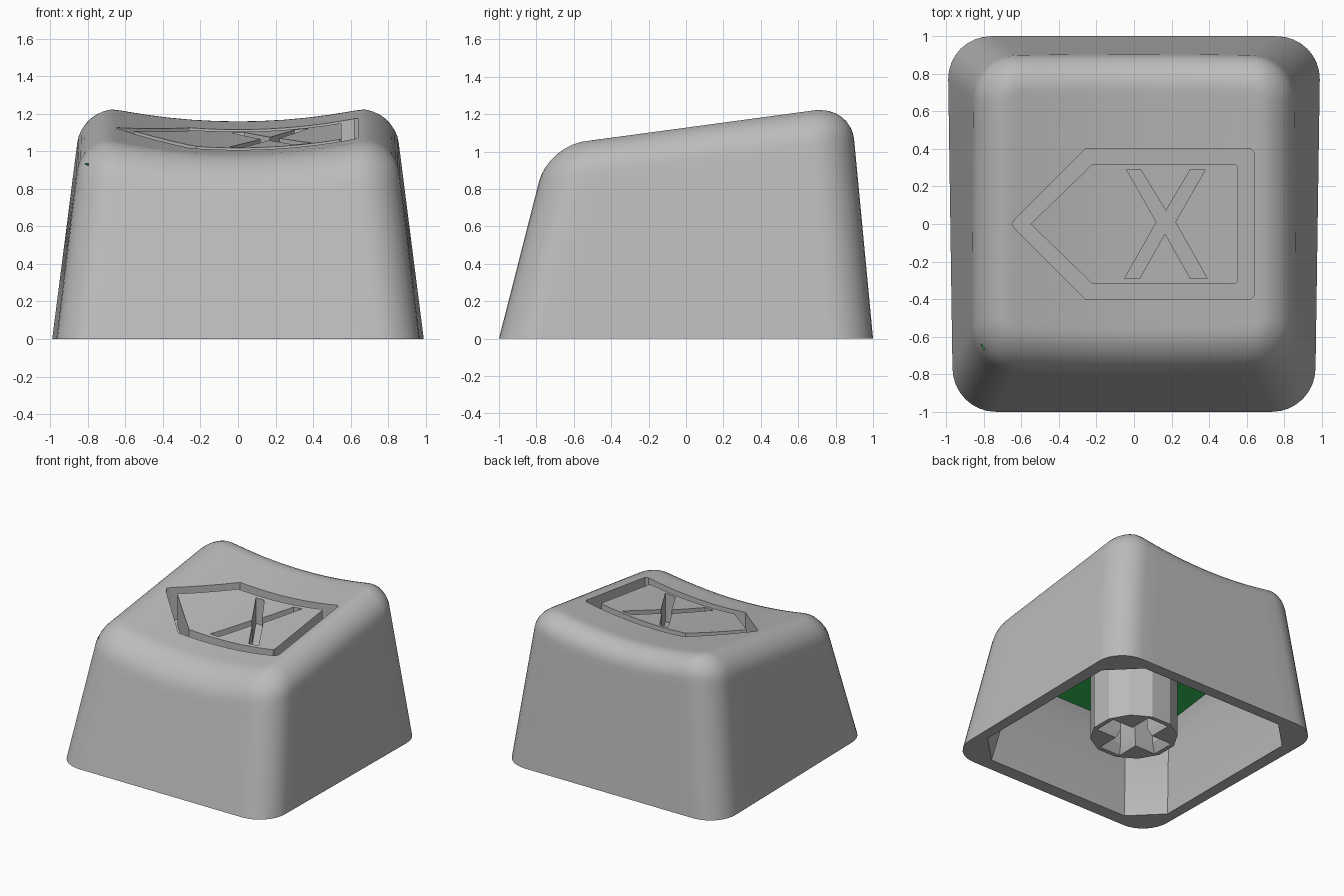
import bpy, bmesh, math

if "Cube" in bpy.data.objects:
    bpy.data.objects.remove(bpy.data.objects["Cube"])

def material(name, rgb):
    m = bpy.data.materials.new(name)
    m.diffuse_color = (*rgb, 1)
    m.use_nodes = True
    m.node_tree.nodes["Principled BSDF"].inputs["Base Color"].default_value = m.diffuse_color
    return m

GREY = material("grey plastic", (0.5, 0.5, 0.5))
GREEN = material("green plastic", (0.03, 0.5, 0.09))
TILT = 0.135

def finish(name, bm, mat):
    bmesh.ops.recalc_face_normals(bm, faces=bm.faces)
    me = bpy.data.meshes.new(name)
    bm.to_mesh(me)
    bm.free()
    me.materials.append(mat)
    ob = bpy.data.objects.new(name, me)
    bpy.context.collection.objects.link(ob)
    return ob

def loft(name, rings, mat, closed=False, tip=None):
    """Skin a stack of equal rings; closed joins last to first, tip ends in a fan."""
    bm = bmesh.new()
    rows = [[bm.verts.new(p) for p in r] for r in rings]
    n = len(rows[0])
    for a, b in zip(rows, rows[1:] + (rows[:1] if closed else [])):
        for i in range(n):
            j = (i + 1) % n
            bm.faces.new((a[i], a[j], b[j], b[i]))
    if not closed:
        bm.faces.new(rows[0])
        if tip:
            t = bm.verts.new(tip)
            for i in range(n):
                bm.faces.new((rows[-1][i], rows[-1][(i + 1) % n], t))
        else:
            bm.faces.new(rows[-1])
    return finish(name, bm, mat)

def carve(ob, cutters):
    """Subtract the cutters, then remove them."""
    for c in cutters:
        c.hide_render = True
        m = ob.modifiers.new("cut", 'BOOLEAN')
        m.operation, m.solver, m.object = 'DIFFERENCE', 'EXACT', c
    dg = bpy.context.evaluated_depsgraph_get()
    me = bpy.data.meshes.new_from_object(ob.evaluated_get(dg))
    ob.modifiers.clear()
    ob.data = me
    for c in cutters:
        bpy.data.objects.remove(c)

def smooth(ob, deg):
    ob.data.shade_smooth()
    ob.data.set_sharp_from_angle(angle=math.radians(deg))

# --- outer cap: tapered rounded rectangle with a dished, tilted top
def top(x, y):
    return 1.131 + TILT * y + 0.07 * (min(abs(x) / 0.68, 1) ** 2 - 1)

def outline():
    """Unit rounded rectangle: corner signs, arc direction, and slide to next corner."""
    corners = [(1, 1), (-1, 1), (-1, -1), (1, -1)]
    for k, c in enumerate(corners):
        for s in range(9):
            a = math.pi / 2 * (k + s / 8)
            yield c, c, math.cos(a), math.sin(a), 0
        for s in range(1, 10):
            a = math.pi / 2 * (k + 1)
            yield c, corners[(k + 1) % 4], math.cos(a), math.sin(a), s / 10

def wall_point(item, z, inset):
    c, nxt, ca, sa, t = item
    r = max(0.23 - inset, 0.04)
    hx = 0.978 - 0.125 * z - inset - r
    yb = 1 - 0.095 * z - inset - r
    yf = -1 + 0.255 * z + inset + r
    px = [q[0] * hx for q in (c, nxt)]
    py = [yb if q[1] > 0 else yf for q in (c, nxt)]
    y = px and py[0] + (py[1] - py[0]) * t + r * sa
    x = px[0] + (px[1] - px[0]) * t + r * ca
    return x * (1 + 0.015 * y), y

def cap_ring(inset, drop):
    ring = []
    for item in outline():
        z = 1.0
        for _ in range(5):
            x, y = wall_point(item, z, inset)
            z = top(x, y) - drop
        ring.append((x, y, z))
    return ring

R = 0.175
rings = [[(*wall_point(i, 0, 0), 0) for i in outline()], cap_ring(0, R + 0.05)]
for s in range(9):
    a = math.pi / 2 * s / 8
    rings.append(cap_ring(R * (1 - math.cos(a)), R * (1 - math.sin(a))))
rim, CY = rings[-1], 0.08
for s in (0.95, 0.82, 0.68, 0.54, 0.4, 0.26, 0.12):
    ring = []
    for x, y, _ in rim:
        u, v = x * s, CY + (y - CY) * s
        ring.append((u, v, top(u, v)))
    rings.append(ring)
cap = loft("cap", rings, GREY, tip=(0, CY, top(0, CY)))

# --- hollow underside with chamfered corners
def octagon(x, y0, y1, c, z, tilt):
    pts = [(x, y1 - c), (x - c, y1), (c - x, y1), (-x, y1 - c),
           (-x, y0 + c), (c - x, y0), (x - c, y0), (x, y0 + c)]
    return [(px, py, z + tilt * py) for px, py in pts]

ceiling = (0.74, -0.68, 0.8, 0.22)
cavity = loft("cavity_cutter", [octagon(0.89, -0.9, 0.91, 0.23, -0.05, 0),
                                octagon(0.8, -0.78, 0.85, 0.23, 0.6, TILT),
                                octagon(*ceiling, 0.73, TILT)], GREY)

# --- engraved arrow-shaped frame and cross
def level(pts, z):
    return [(x, y, z + TILT * y) for x, y in pts]

outer = [(-0.65, 0), (-0.63, -0.03), (-0.26, -0.4), (0.62, -0.4), (0.64, -0.38),
         (0.64, 0.38), (0.62, 0.4), (-0.26, 0.4), (-0.63, 0.03)]
inner = [(-0.55, 0), (-0.53, -0.02), (-0.22, -0.32), (0.54, -0.32), (0.55, -0.31),
         (0.55, 0.31), (0.54, 0.32), (-0.22, 0.32), (-0.53, 0.02)]
cross = [(-0.04, 0.29), (0.035, 0.29), (0.17, 0.07), (0.3, 0.29), (0.38, 0.29), (0.22, 0.01),
         (0.39, -0.29), (0.3, -0.29), (0.165, -0.05), (0.03, -0.29), (-0.05, -0.29), (0.12, 0.01)]
FLOOR, ABOVE = 0.85, 1.5
frame_cut = loft("frame_cutter", [level(outer, FLOOR), level(outer, ABOVE),
                                  level(inner, ABOVE), level(inner, FLOOR)], GREY, closed=True)
cross_cut = loft("cross_cutter", [level(cross, FLOOR), level(cross, ABOVE)], GREY)
carve(cap, [cavity, frame_cut, cross_cut])
smooth(cap, 30)

# --- green layer lining the ceiling, with its corner just showing outside
loft("ceiling_layer", [octagon(*ceiling, 0.722, TILT), octagon(*ceiling, 0.735, TILT)], GREEN)
tab = [(-0.78, -0.64), (-0.815, -0.64), (-0.80, -0.672)]
loft("layer_corner", [[(x * 0.99, y * 0.99, 0.89) for x, y in tab],
                      [(x, y, 0.935) for x, y in tab]], GREEN)

# --- mounting stem with a cross-shaped socket
def circle(r, z, n=12):
    return [(r * math.cos(2 * math.pi * (i + 0.5) / n),
             r * math.sin(2 * math.pi * (i + 0.5) / n), z) for i in range(n)]

def plus(a, w, z):
    return [(x, y, z) for x, y in ((a, -w), (a, w), (w, w), (w, a), (-w, a), (-w, w),
                                   (-a, w), (-a, -w), (-w, -w), (-w, -a), (w, -a), (w, -w))]

stem = loft("stem", [circle(0.33, 0.05), circle(0.33, 0.77)], GREY)
socket = loft("socket_cutter", [plus(0.29, 0.1, 0.04), plus(0.24, 0.07, 0.12),
                                plus(0.24, 0.07, 0.5)], GREY)
carve(stem, [socket])
smooth(stem, 25)
